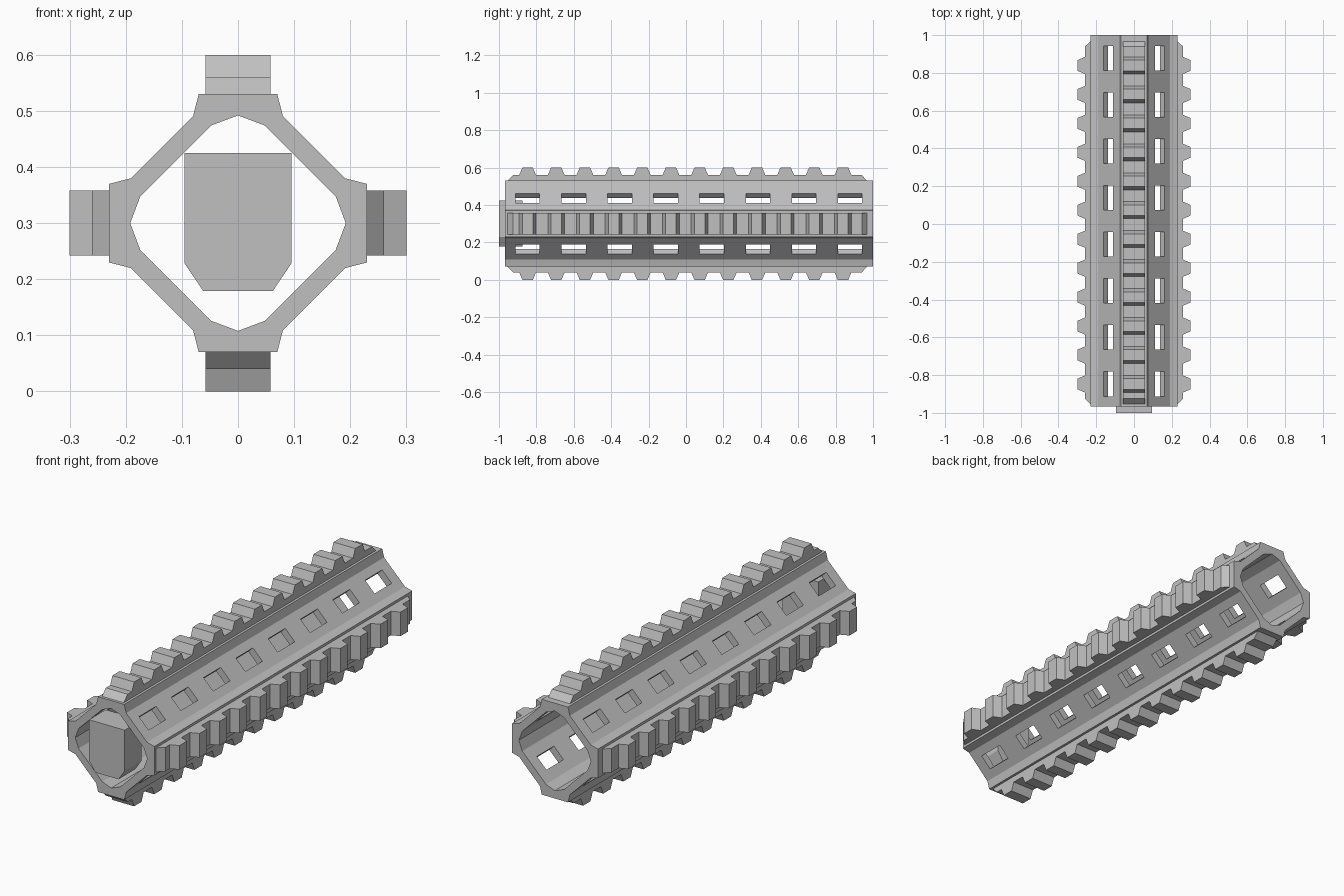
import bpy, bmesh, math
from mathutils import Matrix, Vector

old = bpy.data.objects.get("Cube")
if old:
    bpy.data.objects.remove(old, do_unlink=True)

grey = bpy.data.materials.new("plain_grey")
grey.use_nodes = True
colour = (0.53, 0.53, 0.53, 1)
grey.diffuse_color = colour
grey.node_tree.nodes["Principled BSDF"].inputs["Base Color"].default_value = colour

CENTRE = Vector((0, 0, 0.3))
FRONT, BACK = -0.967, 1.0


def finish(name, bm):
    bmesh.ops.recalc_face_normals(bm, faces=bm.faces)
    mesh = bpy.data.meshes.new(name)
    bm.to_mesh(mesh)
    bm.free()
    obj = bpy.data.objects.new(name, mesh)
    obj.location = CENTRE
    mesh.materials.append(grey)
    bpy.context.collection.objects.link(obj)
    return obj


def prism(name, points, shift):
    """Extrude a closed outline of 3D points by a vector."""
    bm = bmesh.new()
    face = bm.faces.new([bm.verts.new(p) for p in points])
    new = bmesh.ops.extrude_face_region(bm, geom=[face])["geom"]
    bmesh.ops.translate(bm, vec=shift,
                        verts=[v for v in new if isinstance(v, bmesh.types.BMVert)])
    return finish(name, bm)


def around(quadrant, y):
    """Repeat a quarter outline four times about the long axis."""
    return [Matrix.Rotation(k * math.pi / 2, 3, 'Y') @ Vector((x, y, z))
            for k in range(4) for x, z in quadrant]


def cut(obj, cutter):
    cutter.hide_render = True
    mod = obj.modifiers.new("cut", 'BOOLEAN')
    mod.operation, mod.solver, mod.object = 'DIFFERENCE', 'EXACT', cutter
    bpy.context.view_layer.objects.active = obj
    bpy.ops.object.modifier_apply(modifier=mod.name)
    bpy.data.objects.remove(cutter, do_unlink=True)


# Tubular body with a faceted bore
outer = [(0.07, 0.23), (0.08, 0.191), (0.191, 0.08), (0.23, 0.07)]
inner = [(0, 0.192), (0.048, 0.174), (0.174, 0.048)]
body = prism("handguard_body", around(outer, FRONT), (0, BACK - FRONT, 0))
cut(body, prism("bore_cutter", around(inner, FRONT - 0.1), (0, 2.2, 0)))

# Vent slots through the four sloping walls
bm = bmesh.new()
for side in range(4):
    turn = Matrix.Rotation(math.radians(45 + 90 * side), 4, 'Y')
    for i in range(8):
        place = Matrix.Translation((0, -0.847 + i * 0.2463, 0.18))
        bmesh.ops.create_cube(bm, size=1,
                              matrix=turn @ place @ Matrix.Diagonal((0.072, 0.13, 0.12, 1)))
cut(body, finish("slot_cutter", bm))

# Toothed rail on each of the four sides
outline = [(-0.955, 0.229), (-0.925, 0.26)]
for i in range(12):
    y = -0.847 + i * 0.1533
    outline += [(y - 0.045, 0.26), (y - 0.028, 0.3), (y + 0.028, 0.3), (y + 0.045, 0.26)]
outline += [(0.94, 0.26), (0.968, 0.229)]
for k, side in enumerate(("top", "left", "bottom", "right")):
    rail = prism(side + "_rail", [(-0.058, y, z) for y, z in outline], (0.116, 0, 0))
    rail.rotation_euler.y = k * math.pi / 2

# Chamfered block sitting in the front opening
half = [(0.095, 0.125), (0.095, -0.072), (0.062, -0.121)]
section = half + [(-x, z) for x, z in reversed(half)]
prism("front_block", [(x, -1, z) for x, z in section], (0, 0.127, 0))
